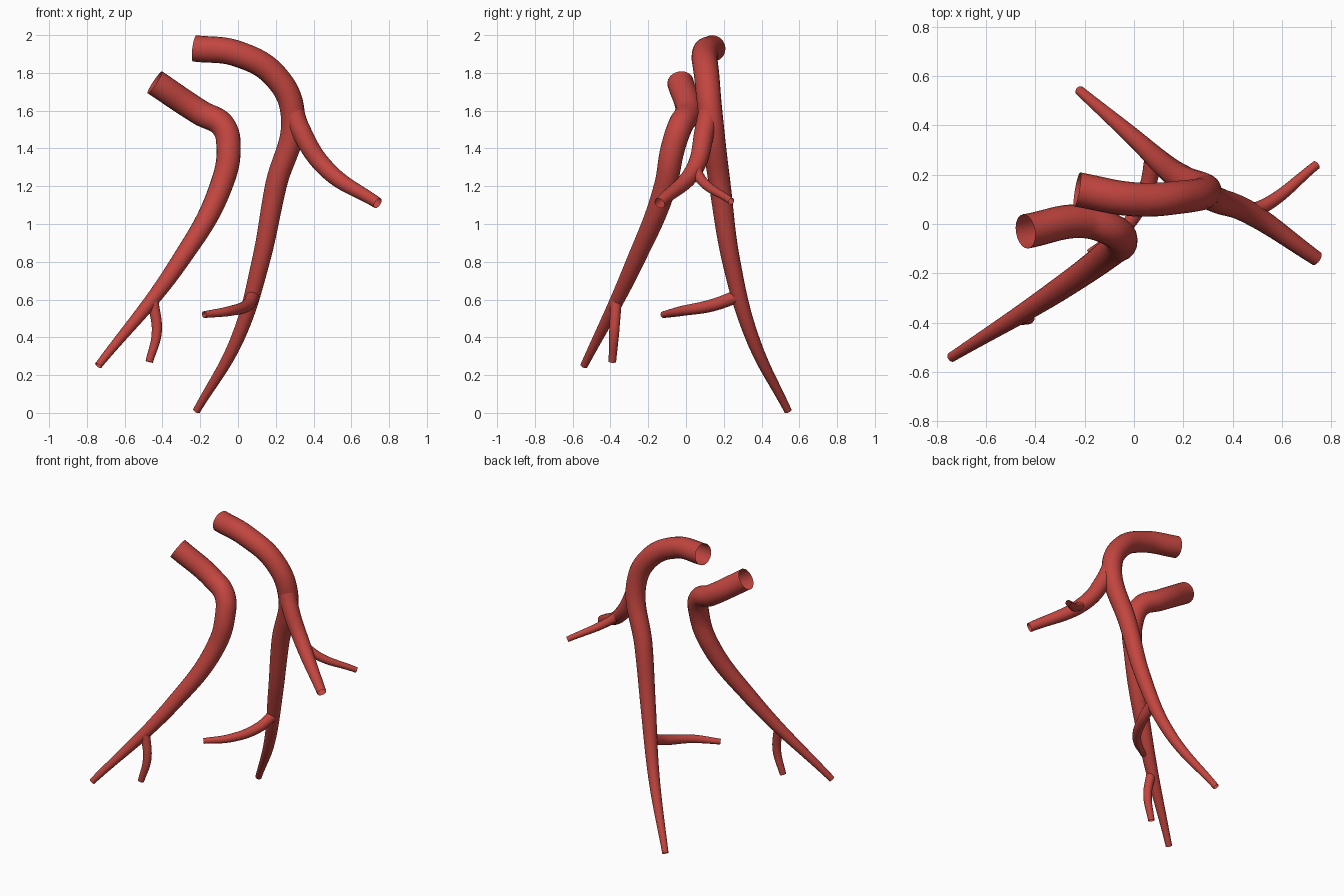
import bpy
from mathutils import Vector

cube = bpy.data.objects.get("Cube")
if cube:
    bpy.data.objects.remove(cube, do_unlink=True)

# Single red wall material
red = bpy.data.materials.new("vessel_red")
red.use_nodes = True
color = (0.54, 0.06, 0.05, 1)
red.diffuse_color = color
shader = red.node_tree.nodes["Principled BSDF"]
shader.inputs["Base Color"].default_value = color


def travelled_fractions(path):
    """Share of the whole path length reached at each knot."""
    distances = [0]
    for previous, current in zip(path, path[1:]):
        distances.append(distances[-1] + (current - previous).length)
    return [distance / distances[-1] for distance in distances]


def vessel(name, start_radius, end_radius, *knots):
    """Smooth open-ended tube that narrows faster toward its tip."""
    path = [Vector(knot) for knot in knots]
    curve = bpy.data.curves.new(name, "CURVE")
    curve.dimensions = "3D"
    curve.bevel_depth = 1
    curve.bevel_resolution = 8
    curve.resolution_u = 16
    curve.use_fill_caps = False
    curve.materials.append(red)

    spline = curve.splines.new("BEZIER")
    spline.bezier_points.add(len(path) - 1)
    for point, position, fraction in zip(
            spline.bezier_points, path, travelled_fractions(path)):
        point.co = position
        point.radius = start_radius + (end_radius - start_radius) * fraction ** 1.7
        point.handle_left_type = "AUTO"
        point.handle_right_type = "AUTO"

    tube = bpy.data.objects.new(name, curve)
    bpy.context.collection.objects.link(tube)
    bpy.ops.object.select_all(action="DESELECT")
    tube.select_set(True)
    bpy.context.view_layer.objects.active = tube
    bpy.ops.object.convert(target="MESH")
    bpy.ops.object.shade_smooth_by_angle()


# Right trunk and the small branch near its tip
vessel("right_trunk", 0.07, 0.02,
       (-0.44, -0.03, 1.75),
       (-0.2, 0.01, 1.59),
       (-0.08, -0.03, 1.52),
       (-0.05, -0.07, 1.4),
       (-0.09, -0.11, 1.2),
       (-0.31, -0.27, 0.8),
       (-0.74, -0.54, 0.25))
vessel("right_side_branch", 0.03, 0.02,
       (-0.45, -0.37, 0.59),
       (-0.43, -0.38, 0.43),
       (-0.47, -0.39, 0.27))

# Left trunk arching over, then running down toward the back
vessel("left_trunk", 0.07, 0.02,
       (-0.23, 0.14, 1.93),
       (0, 0.1, 1.9),
       (0.2, 0.11, 1.78),
       (0.29, 0.13, 1.58),
       (0.2, 0.18, 1.2),
       (0.12, 0.24, 0.8),
       (0, 0.35, 0.4),
       (-0.22, 0.54, 0.01))
vessel("left_lower_branch", 0.035, 0.018,
       (0.08, 0.28, 0.62),
       (0.05, 0.14, 0.57),
       (-0.04, -0.02, 0.54),
       (-0.18, -0.12, 0.52))

# Outer branch forking toward the front and the back
vessel("left_outer_branch", 0.055, 0.03,
       (0.28, 0.13, 1.64),
       (0.33, 0.1, 1.5),
       (0.46, 0.05, 1.3),
       (0.74, -0.14, 1.11))
vessel("left_outer_fork", 0.03, 0.018,
       (0.43, 0.05, 1.34),
       (0.52, 0.07, 1.25),
       (0.74, 0.24, 1.12))
